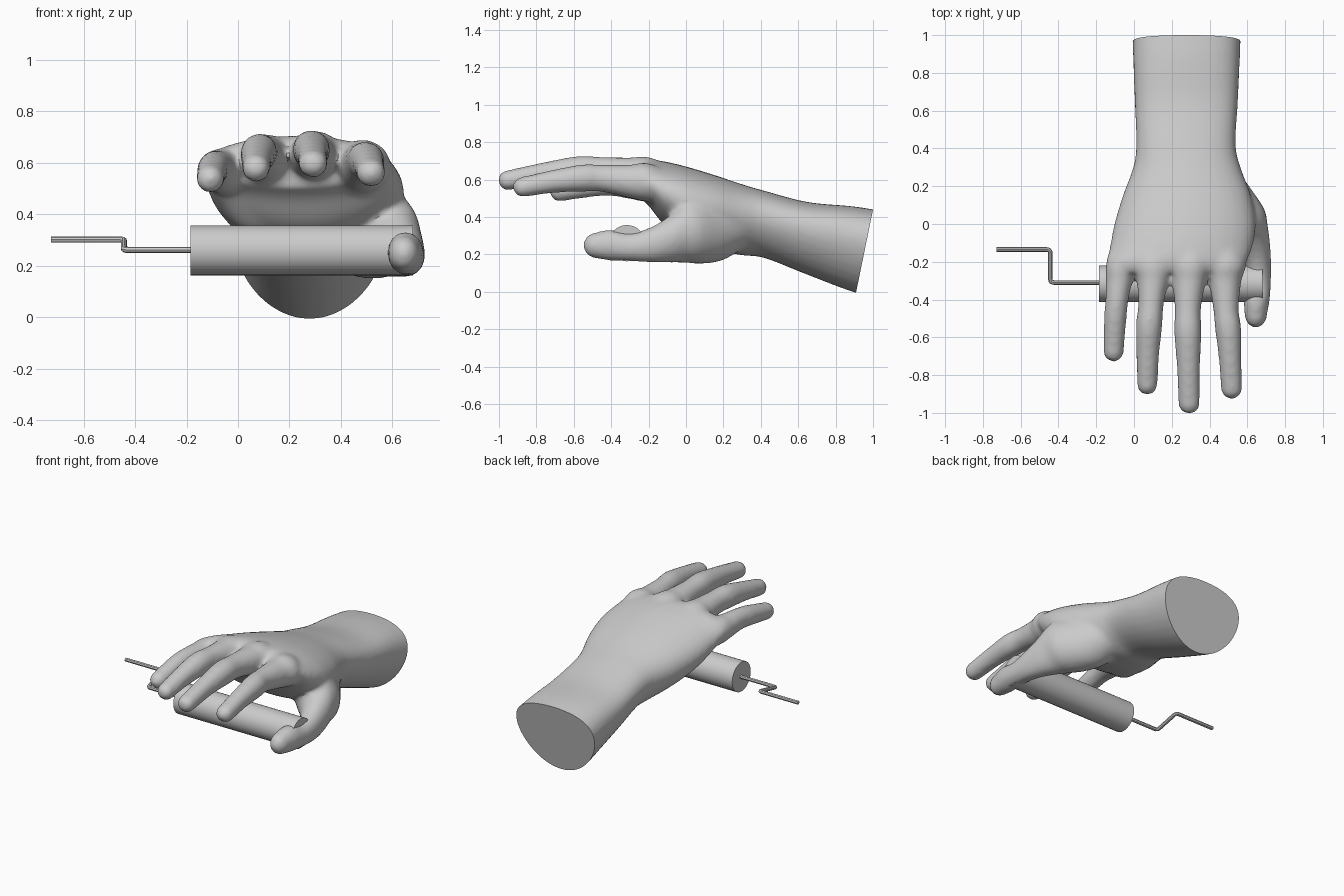
import bpy, bmesh, math
from mathutils import Vector

cube = bpy.data.objects.get("Cube")
if cube:
    bpy.data.objects.remove(cube, do_unlink=True)


def make_material(name, value):
    mat = bpy.data.materials.new(name)
    mat.use_nodes = True
    colour = (value, value, value, 1)
    mat.diffuse_color = colour
    mat.node_tree.nodes["Principled BSDF"].inputs["Base Color"].default_value = colour
    return mat


grey = make_material("plain grey", 0.6)


def spline(a, b, c, d, t):
    """Catmull-Rom blend of four section tuples."""
    return [0.5 * (2 * q + (r - p) * t + (2 * p - 5 * q + 4 * r - s) * t * t
                   + (3 * q - p - 3 * r + s) * t ** 3)
            for p, q, r, s in zip(a, b, c, d)]


def loft(bm, sections, side_lift=0, steps=6, sides=32):
    """Closed skin through oval sections (y, x, z, half width, half height)."""
    dense = []
    last = len(sections) - 1
    for i in range(last):
        four = [sections[min(max(i + k, 0), last)] for k in (-1, 0, 1, 2)]
        dense += [spline(*four, j / steps) for j in range(steps)]
    dense.append(sections[last])
    rings = []
    for y, x, z, w, h in dense:
        # Raised sides make the oval flatter above than below
        lift = side_lift * min(1, max(0, y + .2))
        angles = [math.tau * k / sides for k in range(sides)]
        rings.append([bm.verts.new((x + w * math.cos(a), y,
                                    z + h * math.sin(a) + lift * math.cos(a) ** 2))
                      for a in angles])
    for near, far in zip(rings, rings[1:]):
        for k in range(sides):
            n = (k + 1) % sides
            bm.faces.new((near[k], near[n], far[n], far[k]))
    bm.faces.new(rings[0][::-1])
    bm.faces.new(rings[-1])


def digit(bm, sections):
    """Loft with a rounded tip added beyond the last section."""
    y, x, z, w, h = sections[-1]
    tip = []
    for k in range(1, 5):
        a = k * math.pi / 8.2
        tip.append((y - h * math.sin(a), x, z, w * math.cos(a), h * math.cos(a)))
    loft(bm, sections + tip)


# Sections run from the forearm towards the fingertips
forearm_and_palm = [
    (1.1, .278, .185, .292, .238), (.9, .278, .226, .284, .23), (.65, .277, .285, .274, .195),
    (.42, .275, .36, .264, .18), (.3, .28, .385, .285, .19), (.15, .28, .425, .34, .2),
    (0, .27, .475, .375, .195), (-.12, .25, .53, .378, .168), (-.2, .225, .583, .372, .122),
    (-.255, .22, .595, .35, .09)]
thumb = [
    (.35, .4, .36, .1, .1), (.2, .46, .325, .15, .155), (.08, .52, .325, .17, .175),
    (0, .56, .325, .147, .17), (-.08, .61, .285, .108, .13), (-.18, .65, .253, .076, .097),
    (-.3, .66, .238, .066, .075), (-.4, .65, .25, .069, .084), (-.48, .645, .248, .06, .07)]
heel = [
    (.28, .15, .36, .06, .07), (.18, .16, .37, .13, .105), (.05, .14, .395, .15, .115),
    (-.08, .08, .45, .14, .11), (-.18, .02, .53, .1, .07)]
index_finger = [
    (.08, .42, .51, .05, .05), (-.18, .48, .58, .11, .102), (-.3, .482, .59, .087, .09),
    (-.45, .487, .607, .068, .073), (-.55, .498, .608, .07, .074), (-.7, .508, .592, .061, .063),
    (-.872, .517, .561, .057, .055)]
middle_finger = [
    (.08, .3, .54, .05, .05), (-.18, .3, .612, .11, .103), (-.3, .292, .63, .09, .088),
    (-.45, .285, .646, .07, .075), (-.57, .285, .65, .073, .077), (-.75, .288, .632, .062, .063),
    (-.952, .292, .597, .057, .054)]
ring_finger = [
    (.08, .16, .54, .05, .05), (-.18, .11, .6, .11, .103), (-.3, .1, .62, .086, .088),
    (-.42, .09, .635, .068, .075), (-.54, .08, .637, .07, .075), (-.7, .073, .612, .06, .062),
    (-.85, .07, .58, .055, .055)]
little_finger = [
    (.05, .05, .5, .05, .05), (-.18, -.045, .562, .093, .088), (-.3, -.077, .573, .073, .077),
    (-.4, -.09, .58, .062, .068), (-.5, -.099, .572, .06, .065), (-.675, -.108, .538, .054, .055)]

# Fuse all skins into one smooth hand
bm = bmesh.new()
loft(bm, forearm_and_palm, side_lift=.065)
loft(bm, heel)
for sections in (thumb, index_finger, middle_finger, ring_finger, little_finger):
    digit(bm, sections)
bmesh.ops.recalc_face_normals(bm, faces=bm.faces)
mesh = bpy.data.meshes.new("hand")
bm.to_mesh(mesh)
bm.free()
hand = bpy.data.objects.new("hand", mesh)
bpy.context.collection.objects.link(hand)
fuse = hand.modifiers.new("fuse", "REMESH")
fuse.mode = "VOXEL"
fuse.voxel_size = 0.014
soften = hand.modifiers.new("soften", "SMOOTH")
soften.factor = 0.5
soften.iterations = 12
bpy.context.view_layer.update()
fused = bpy.data.meshes.new_from_object(
    hand.evaluated_get(bpy.context.evaluated_depsgraph_get()))
hand.modifiers.clear()

# Slice the forearm with a slanted flat end
bm = bmesh.new()
bm.from_mesh(fused)
cut = bmesh.ops.bisect_plane(
    bm, geom=bm.verts[:] + bm.edges[:] + bm.faces[:], clear_outer=True,
    plane_co=Vector((0, 1, .44)), plane_no=Vector((0, .44, -.09)))
rim = [e for e in cut["geom_cut"] if isinstance(e, bmesh.types.BMEdge)]
bmesh.ops.contextual_create(bm, geom=rim)
bm.to_mesh(fused)
bm.free()
hand.data = fused


def finish(obj):
    obj.data.materials.clear()
    obj.data.materials.append(grey)
    bpy.ops.object.select_all(action="DESELECT")
    obj.select_set(True)
    bpy.context.view_layer.objects.active = obj
    bpy.ops.object.shade_smooth_by_angle(angle=math.radians(40))


finish(hand)

# Roller held under the palm
bpy.ops.mesh.primitive_cylinder_add(
    vertices=32, radius=.097, depth=.865, location=(.248, -.316, .26),
    rotation=(0, math.pi / 2, 0))
roller = bpy.context.object
roller.name = "roller"
finish(roller)

# Bent crank rod with rounded corners
curve = bpy.data.curves.new("crank", "CURVE")
curve.dimensions = "3D"
curve.bevel_depth = .012
curve.bevel_resolution = 2
curve.use_fill_caps = True
corners = [Vector(p) for p in ((-.15, -.31, .262), (-.443, -.31, .262),
                               (-.443, -.135, .302), (-.727, -.135, .302))]
path = [corners[0]]
for before, corner, after in zip(corners, corners[1:], corners[2:]):
    start = corner + (before - corner).normalized() * .02
    end = corner + (after - corner).normalized() * .02
    for k in range(5):
        t = k / 4
        path.append(start.lerp(corner, t).lerp(corner.lerp(end, t), t))
path.append(corners[-1])
line = curve.splines.new("POLY")
line.points.add(len(path) - 1)
for point, co in zip(line.points, path):
    point.co = (*co, 1)
rod = bpy.data.objects.new("crank", curve)
bpy.context.collection.objects.link(rod)
bpy.ops.object.select_all(action="DESELECT")
rod.select_set(True)
bpy.context.view_layer.objects.active = rod
bpy.ops.object.convert(target="MESH")
finish(bpy.context.object)
